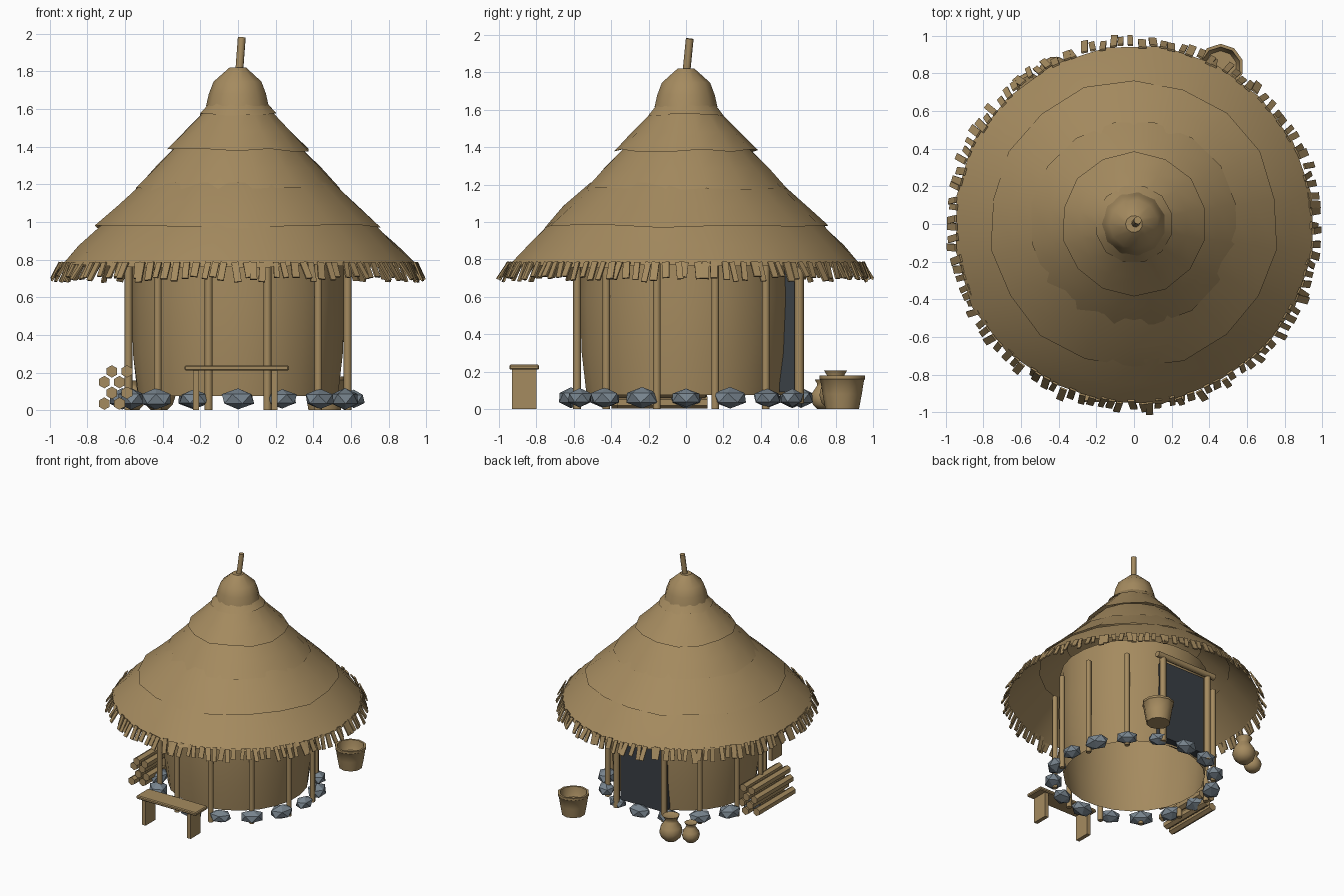
import bpy, bmesh, math, random
from mathutils import Vector, Matrix

if "Cube" in bpy.data.objects:
    bpy.data.objects.remove(bpy.data.objects["Cube"])
random.seed(7)

def mat(name, c):
    m = bpy.data.materials.new(name)
    m.diffuse_color = (*c, 1)
    m.use_nodes = True
    m.node_tree.nodes["Principled BSDF"].inputs["Base Color"].default_value = m.diffuse_color
    return m

STRAW = mat("straw tan", (0.375, 0.257, 0.115))
STONE = mat("stone grey", (0.19, 0.235, 0.275))
DARK = mat("dark door", (0.042, 0.05, 0.06))

def finish(name, bm, m, smooth=None):
    me = bpy.data.meshes.new(name)
    bm.to_mesh(me)
    bm.free()
    me.materials.append(m)
    ob = bpy.data.objects.new(name, me)
    bpy.context.collection.objects.link(ob)
    if smooth:
        bpy.ops.object.select_all(action='DESELECT')
        ob.select_set(True)
        bpy.context.view_layer.objects.active = ob
        bpy.ops.object.shade_smooth_by_angle(angle=math.radians(smooth))
    return ob

def lathe(name, prof, n, loc=(0, 0, 0), m=STRAW, smooth=40, wob_r=0, wob_z=0, cap0=False, cap1=False):
    bm = bmesh.new()
    rings = []
    for k, (r, z) in enumerate(prof):
        ring = []
        for i in range(n):
            a = 2 * math.pi * (i + 0.5) / n
            rr = r * (1 + random.uniform(-wob_r, wob_r))
            zz = z + (random.uniform(-wob_z, wob_z) if k == 0 else 0)
            ring.append(bm.verts.new((loc[0] + rr * math.cos(a), loc[1] + rr * math.sin(a), loc[2] + zz)))
        rings.append(ring)
    for a, b in zip(rings, rings[1:]):
        for i in range(n):
            j = (i + 1) % n
            bm.faces.new((a[i], a[j], b[j], b[i]))
    if cap0:
        bm.faces.new(rings[0][::-1])
    if cap1:
        bm.faces.new(rings[-1])
    return finish(name, bm, m, smooth)

def rod(name, p, q, r, n=8, r2=None):
    p, q = Vector(p), Vector(q)
    d = q - p
    bm = bmesh.new()
    M = Matrix.Translation((p + q) / 2) @ d.to_track_quat('Z', 'Y').to_matrix().to_4x4()
    bmesh.ops.create_cone(bm, cap_ends=True, segments=n, radius1=r, radius2=r2 or r, depth=d.length, matrix=M)
    return finish(name, bm, STRAW, 50 if n > 6 else None)

def box(name, lo, hi, m=STRAW, bevel=0):
    lo, hi = Vector(lo), Vector(hi)
    bm = bmesh.new()
    bmesh.ops.create_cube(bm, size=1, matrix=Matrix.Translation((lo + hi) / 2) @ Matrix.Diagonal((*(hi - lo), 1)))
    if bevel:
        bmesh.ops.bevel(bm, geom=bm.edges[:], offset=bevel, segments=1, affect='EDGES')
    return finish(name, bm, m)

# Round wall, open below
lathe("wall", [(0.535, 0.075), (0.56, 0.3), (0.572, 0.6), (0.56, 0.95)], 24, wob_r=0.006)

# Thatch tiers, from the eave up
tiers = [[(0.96, 0.765), (0.85, 0.875), (0.72, 1.0)],
         [(0.765, 0.975), (0.65, 1.085), (0.51, 1.21)],
         [(0.55, 1.175), (0.45, 1.285), (0.33, 1.405)],
         [(0.385, 1.38), (0.29, 1.48), (0.17, 1.6)],
         [(0.21, 1.57), (0.15, 1.64)]]
for k, prof in enumerate(tiers):
    lathe(f"thatch_tier_{k+1}", prof, (20, 18, 16, 14, 12)[k], smooth=60, wob_r=0.012, wob_z=0.01)

# Cap and pole
lathe("roof_cap", [(0.17, 1.615), (0.155, 1.68), (0.13, 1.745), (0.045, 1.82)], 11, cap0=True, cap1=True, smooth=35)
rod("roof_pole", (0.005, 0, 1.78), (0.02, 0.02, 1.98), 0.021)

# Straw fringe round the eave
bm = bmesh.new()
N = 115
for i in range(N):
    a = 2 * math.pi * (i + random.uniform(-0.25, 0.25)) / N
    L = random.uniform(0.085, 0.115)
    M = (Matrix.Rotation(a, 4, 'Z') @ Matrix.Translation((random.uniform(0.935, 0.955), 0, 0.785))
         @ Matrix.Rotation(random.uniform(-0.6, -0.35), 4, 'Y') @ Matrix.Rotation(random.uniform(-0.15, 0.15), 4, 'X')
         @ Matrix.Translation((0, 0, -L / 2)) @ Matrix.Diagonal((0.01, random.uniform(0.028, 0.042), L, 1)))
    bmesh.ops.create_cube(bm, size=1, matrix=M)
finish("straw_fringe", bm, STRAW)

# Posts, leaving the doorway free
for k in range(12):
    a = 15 + 30 * k
    if a in (75, 105):
        continue
    c, s = math.cos(math.radians(a)), math.sin(math.radians(a))
    rod(f"post_{k}", (0.603 * c, 0.603 * s, 0), (0.603 * c, 0.603 * s, 0.8), 0.021)

# Door at the back with its frame
box("door", (-0.2, 0.5, 0.09), (0.2, 0.585, 0.75), DARK)
for s in (-1, 1):
    rod("door_jamb", (s * 0.22, 0.605, 0.03), (s * 0.22, 0.605, 0.78), 0.025)
rod("door_lintel", (-0.28, 0.61, 0.775), (0.28, 0.61, 0.775), 0.025)

# Foundation stones
for k in range(16):
    a = math.radians(-90 + 22.5 * k)
    bm = bmesh.new()
    s = random.uniform(0.92, 1.1)
    M = (Matrix.Translation((0.615 * math.cos(a), 0.615 * math.sin(a), 0.06)) @ Matrix.Rotation(a, 4, 'Z')
         @ Matrix.Diagonal((0.07 * s, 0.092 * s, 0.053 * s, 1)) @ Matrix.Rotation(random.uniform(0, 6), 4, 'Z'))
    bmesh.ops.create_icosphere(bm, subdivisions=1, radius=1, matrix=M)
    finish(f"stone_{k}", bm, STONE)

# Bench at the front
box("bench_seat", (-0.285, -0.945, 0.21), (0.27, -0.785, 0.238), bevel=0.007)
for x in (-0.222, 0.195):
    box("bench_leg", (x - 0.016, -0.93, 0), (x + 0.016, -0.8, 0.212))

# Stacked firewood on the left
for row in range(4):
    for x in (-0.71, -0.63):
        x += 0.04 * (row % 2)
        d = random.uniform(-0.02, 0.02)
        rod("log", (x, -0.38 + d, 0.035 + 0.057 * row), (x, 0.1 + d, 0.035 + 0.057 * row), 0.033, 6)

# Open basket with a rim
lathe("basket", [(0.09, 0), (0.105, 0.08), (0.117, 0.155), (0.122, 0.16), (0.122, 0.178), (0.105, 0.178),
                 (0.098, 0.13), (0.085, 0.1)], 10, (0.46, 0.835, 0), cap0=True, cap1=True)

# Two clay pots by the door
pot = [(0.5, 0), (0.85, 0.35), (1, 0.8), (0.9, 1.25), (0.55, 1.75), (0.5, 1.95), (0.72, 2.3), (0.45, 2.2)]
for name, r, x, y in (("large_pot", 0.09, -0.42, 0.8), ("small_pot", 0.069, -0.56, 0.735)):
    lathe(name, [(p * r, z * r) for p, z in pot], 12, (x, y, 0), cap0=True, cap1=True, smooth=50)
